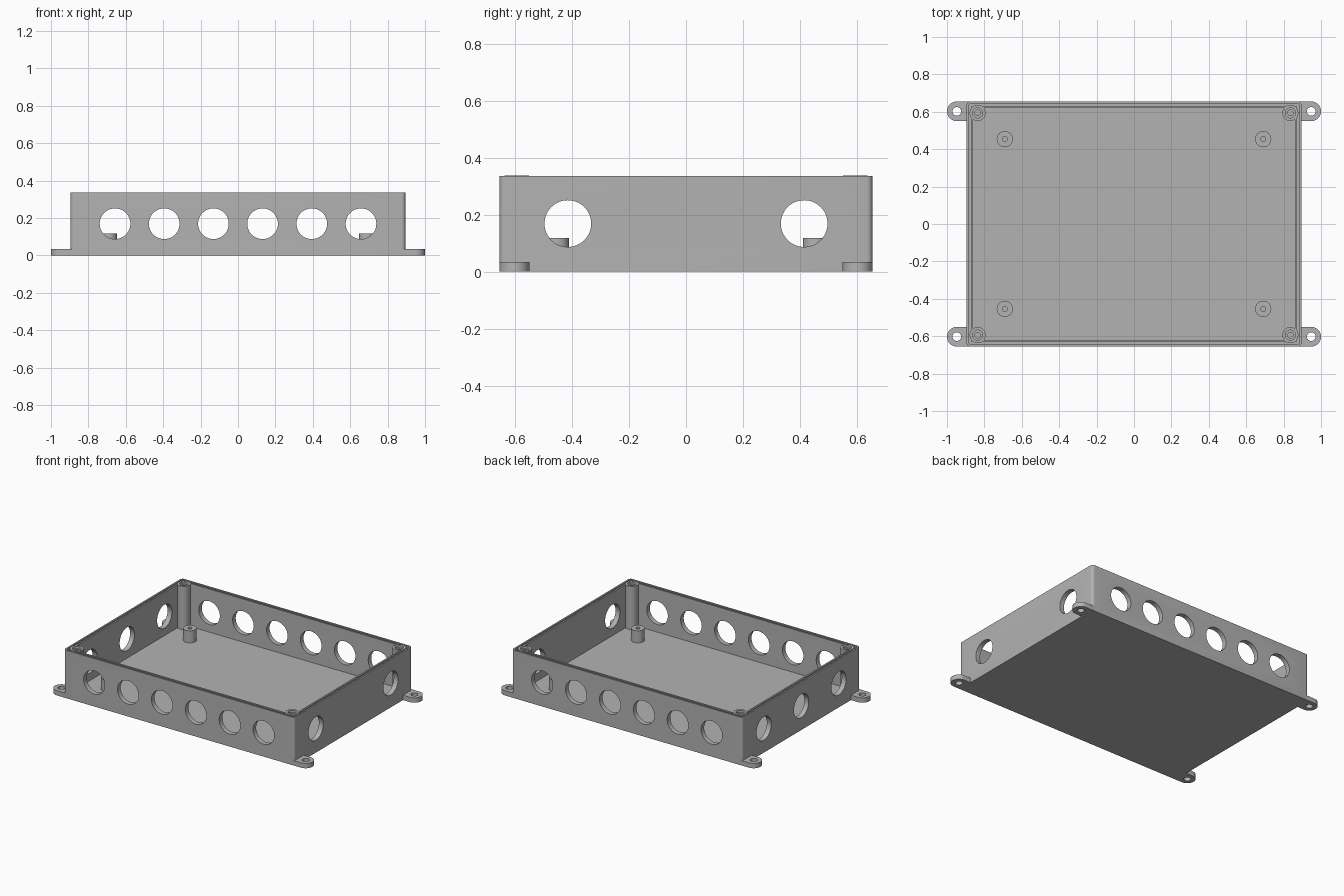
import bpy, bmesh, math
from mathutils import Matrix

if "Cube" in bpy.data.objects:
    bpy.data.objects.remove(bpy.data.objects["Cube"], do_unlink=True)

HX, HY, H = 0.895, 0.655, 0.336      # half sizes and height of the box
WALL, FLOOR = 0.034, 0.034

grey = bpy.data.materials.new("plain_grey")
grey.use_nodes = True
grey.diffuse_color = (0.45, 0.45, 0.45, 1)
grey.node_tree.nodes["Principled BSDF"].inputs["Base Color"].default_value = (0.45, 0.45, 0.45, 1)


def make(name, bm):
    bmesh.ops.recalc_face_normals(bm, faces=bm.faces)
    mesh = bpy.data.meshes.new(name)
    bm.to_mesh(mesh)
    bm.free()
    mesh.materials.append(grey)
    ob = bpy.data.objects.new(name, mesh)
    bpy.context.collection.objects.link(ob)
    return ob


def rounded_rect(hx, hy, r, n=6):
    """Outline of a rectangle with rounded corners."""
    pts = []
    for q, (sx, sy) in enumerate([(1, 1), (-1, 1), (-1, -1), (1, -1)]):
        for i in range(n + 1):
            a = math.pi / 2 * (q + i / n)
            pts.append((sx * (hx - r) + r * math.cos(a), sy * (hy - r) + r * math.sin(a)))
    return pts


def prism(bm, pts, z0, z1):
    face = bm.faces.new([bm.verts.new((x, y, z0)) for x, y in pts])
    new = bmesh.ops.extrude_face_region(bm, geom=[face])["geom"]
    verts = [v for v in new if isinstance(v, bmesh.types.BMVert)]
    bmesh.ops.translate(bm, verts=verts, vec=(0, 0, z1 - z0))


def ring_prism(bm, outer, inner, z0, z1):
    """Closed band between two outlines with equal point counts."""
    n = len(outer)
    loops = [[bm.verts.new((x, y, z)) for x, y in pts]
             for pts, z in ((outer, z0), (outer, z1), (inner, z1), (inner, z0))]
    for k in range(4):
        a, b = loops[k], loops[(k + 1) % 4]
        for i in range(n):
            j = (i + 1) % n
            bm.faces.new((a[i], a[j], b[j], b[i]))


def cylinder(bm, loc, r, depth, axis="Z"):
    rot = {"Z": Matrix(), "X": Matrix.Rotation(math.pi / 2, 4, "Y"),
           "Y": Matrix.Rotation(math.pi / 2, 4, "X")}[axis]
    bmesh.ops.create_cone(bm, cap_ends=True, segments=48, radius1=r, radius2=r,
                          depth=depth, matrix=Matrix.Translation(loc) @ rot)


def cut(ob, bm):
    cutter = make("cutter", bm)
    cutter.hide_render = True
    mod = ob.modifiers.new("cut", "BOOLEAN")
    mod.operation, mod.solver, mod.object = "DIFFERENCE", "EXACT", cutter
    bpy.context.view_layer.objects.active = ob
    bpy.ops.object.modifier_apply(modifier=mod.name)
    bpy.data.objects.remove(cutter, do_unlink=True)


def lathe(name, profile, loc, n=40):
    """Turned post from (radius, height) points, first and last on the axis."""
    bm = bmesh.new()
    verts = [bm.verts.new((r, 0, z)) for r, z in profile]
    edges = [bm.edges.new(p) for p in zip(verts, verts[1:])]
    bmesh.ops.spin(bm, geom=verts + edges, cent=(0, 0, 0), axis=(0, 0, 1),
                   angle=2 * math.pi, steps=n)
    bmesh.ops.remove_doubles(bm, verts=bm.verts, dist=1e-5)
    ob = make(name, bm)
    ob.location = loc
    return ob


parts = []

# Open box with rounded corners
bm = bmesh.new()
prism(bm, rounded_rect(HX, HY, 0.02), 0, H)
body = make("enclosure_body", bm)
parts.append(body)

bm = bmesh.new()
prism(bm, rounded_rect(HX - WALL, HY - WALL, 0.008), FLOOR, H + 0.1)
cut(body, bm)

# Seal groove along the rim
bm = bmesh.new()
ring_prism(bm, rounded_rect(HX - 0.011, HY - 0.011, 0.014),
           rounded_rect(HX - 0.023, HY - 0.023, 0.01), H - 0.014, H + 0.05)
cut(body, bm)

# Round cable openings: six front and back, two on the left, three on the right
bm = bmesh.new()
R, ZC = 0.082, 0.169
for side in (-1, 1):
    for i in range(6):
        cylinder(bm, ((i - 2.5) * 0.263, side * (HY - WALL / 2), ZC), R, 0.08, "Y")
for side, ys in ((1, (-0.415, 0.415)), (-1, (-0.415, 0, 0.415))):
    for y in ys:
        cylinder(bm, (side * (HX - WALL / 2), y, ZC), R, 0.08, "X")
cut(body, bm)

# Corner screw posts, inner standoffs and mounting tabs at all four corners
TOP = H + 0.001
boss = [(0, 0.01), (0.043, 0.01), (0.043, TOP), (0.027, TOP), (0.027, TOP - 0.015),
        (0.015, TOP - 0.015), (0.015, 0.1), (0, 0.1)]
standoff = [(0, 0.01), (0.043, 0.01), (0.043, 0.118), (0.013, 0.118), (0.013, 0.04), (0, 0.04)]
TAB_R = 0.0525
for sx, xname in ((1, "left"), (-1, "right")):
    for sy, yname in ((-1, "front"), (1, "back")):
        tag = f"{yname}_{xname}"
        parts.append(lathe("screw_post_" + tag, boss, (sx * 0.836, sy * 0.594, 0)))
        parts.append(lathe("standoff_" + tag, standoff, (sx * 0.691, sy * 0.454, 0)))
        cx, cy = sx * (1 - TAB_R), sy * (HY - TAB_R)
        arc = [(cx + sx * TAB_R * math.cos(a), cy + TAB_R * math.sin(a))
               for a in (math.pi * (i / 24 - 0.5) for i in range(25))]
        inner_x = sx * (HX - 0.02)
        bm = bmesh.new()
        prism(bm, arc + [(inner_x, cy + TAB_R), (inner_x, cy - TAB_R)], 0, 0.034)
        tab = make("mounting_tab_" + tag, bm)
        bm = bmesh.new()
        cylinder(bm, (cx, cy, 0), 0.023, 0.2)
        cut(tab, bm)
        parts.append(tab)

# Smooth round surfaces, sharp edges kept
bpy.ops.object.select_all(action="DESELECT")
for ob in parts:
    ob.select_set(True)
bpy.context.view_layer.objects.active = body
bpy.ops.object.shade_smooth_by_angle(angle=math.radians(30))
